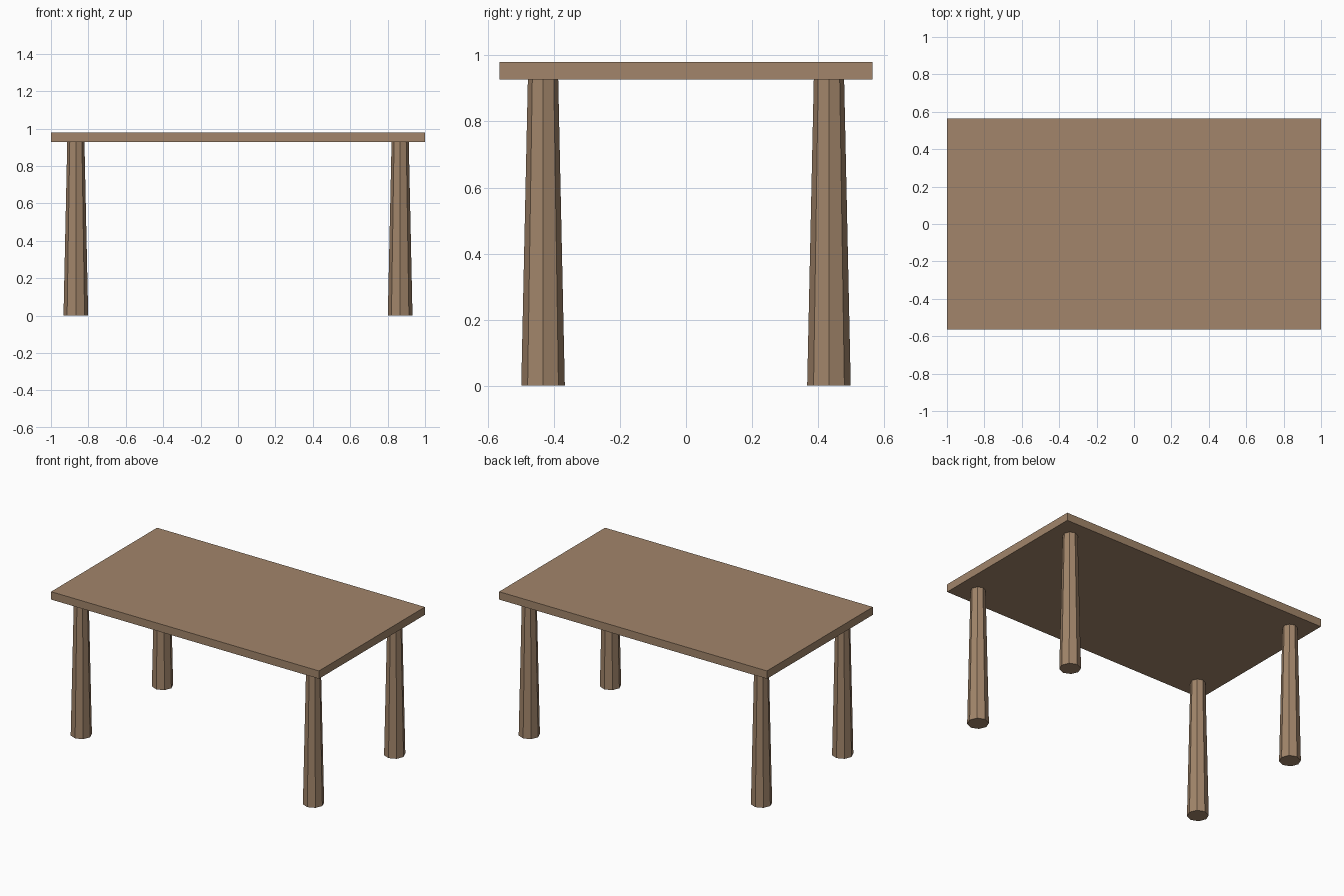
import bpy

if "Cube" in bpy.data.objects:
    bpy.data.objects.remove(bpy.data.objects["Cube"])

# Shared wood colour
wood = bpy.data.materials.new("wood")
wood.diffuse_color = (0.36, 0.235, 0.145, 1)
wood.use_nodes = True
wood.node_tree.nodes["Principled BSDF"].inputs["Base Color"].default_value = wood.diffuse_color

TOP_BOTTOM, TOP_TOP = 0.927, 0.98


def finish(name):
    obj = bpy.context.object
    obj.name = name
    obj.data.materials.append(wood)
    return obj


# Table top slab
bpy.ops.mesh.primitive_cube_add(size=1, location=(0, 0, (TOP_BOTTOM + TOP_TOP) / 2))
top = finish("table_top")
top.scale = (2, 1.13, TOP_TOP - TOP_BOTTOM)
bpy.ops.object.transform_apply(location=False, rotation=False, scale=True)

# Four tapered eight-sided legs, wider at the floor
for y_name, sy in (("front", -1), ("back", 1)):
    for x_name, sx in (("left", -1), ("right", 1)):
        bpy.ops.mesh.primitive_cone_add(
            vertices=8, radius1=0.066, radius2=0.046, depth=TOP_BOTTOM,
            location=(sx * 0.867, sy * 0.433, TOP_BOTTOM / 2))
        finish(f"{y_name}_{x_name}_leg")
